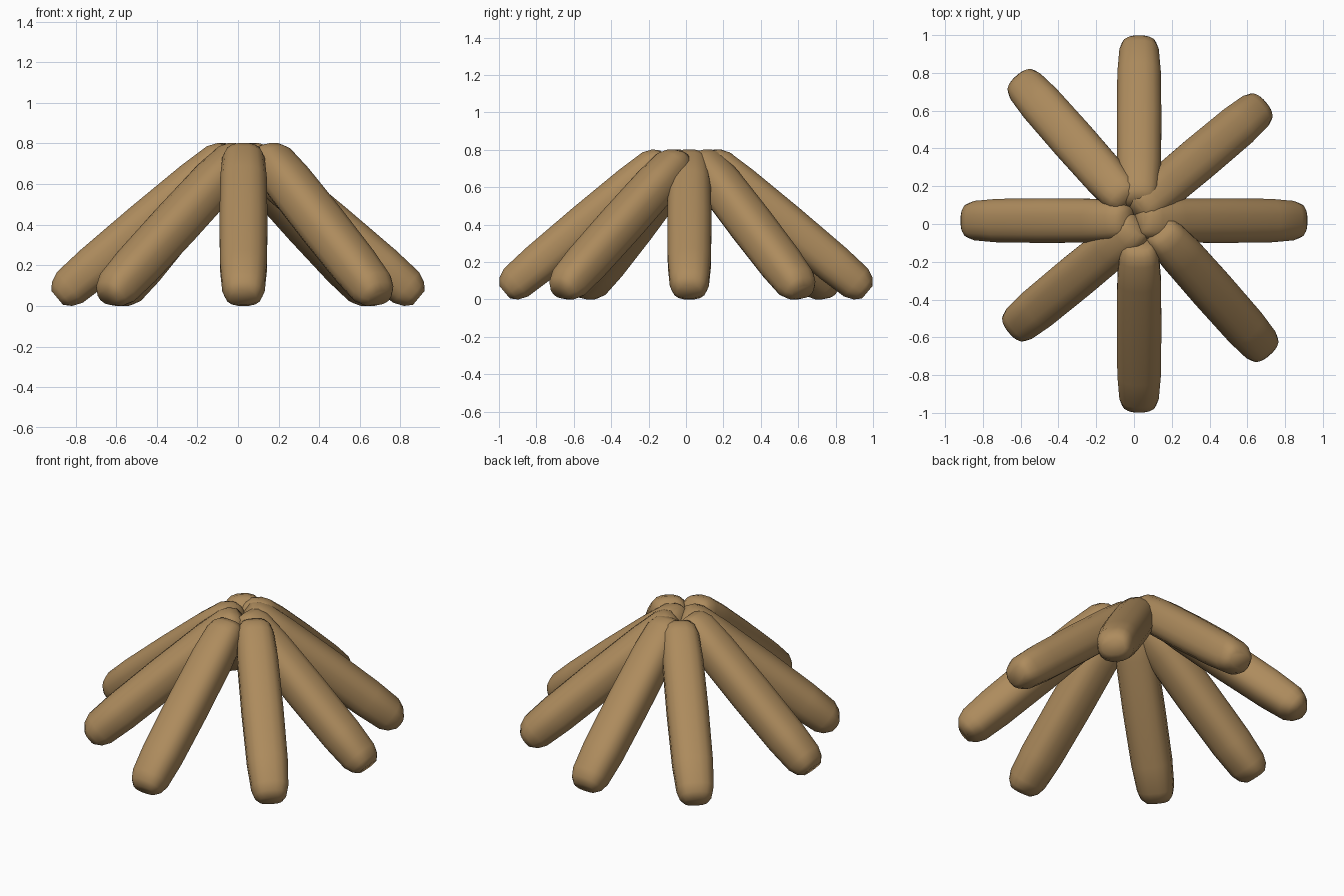
import bpy, bmesh, math
from mathutils import Vector

if "Cube" in bpy.data.objects:
    bpy.data.objects.remove(bpy.data.objects["Cube"])

wood = bpy.data.materials.new("tan wood")
wood.diffuse_color = (0.42, 0.26, 0.11, 1)
wood.use_nodes = True
wood.node_tree.nodes["Principled BSDF"].inputs["Base Color"].default_value = wood.diffuse_color

SLOPE = math.radians(40)
LENGTH = 1.125
SIDES = 16
# distance from the log end, half width, half thickness
END = [(0, 0.068, 0.045), (0.03, 0.092, 0.078), (0.08, 0.106, 0.1), (0.24, 0.117, 0.109)]
RINGS = END + [(LENGTH / 2, 0.12, 0.112)] + [(LENGTH - a, w, t) for a, w, t in reversed(END)]


def squarish(c):
    return math.copysign(abs(c) ** 0.8, c)


def log(name, tip_x, tip_y, heading):
    """Leaning log: outer tip in plan, heading in degrees pointing outward."""
    h = math.radians(heading)
    out = Vector((math.cos(h), math.sin(h), 0))
    side = Vector((-math.sin(h), math.cos(h), 0))
    axis = -out * math.cos(SLOPE) + Vector((0, 0, math.sin(SLOPE)))
    normal = out * math.sin(SLOPE) + Vector((0, 0, math.cos(SLOPE)))
    start = Vector((tip_x, tip_y, 0)) - out * 0.03
    bm = bmesh.new()
    loops = []
    for along, w, t in RINGS:
        loop = []
        for i in range(SIDES):
            a = math.tau * (i + 0.5) / SIDES
            p = start + axis * along + side * (w * squarish(math.cos(a))) \
                + normal * (t * squarish(math.sin(a)))
            loop.append(bm.verts.new(p))
        loops.append(loop)
    for a, b in zip(loops, loops[1:]):
        for i in range(SIDES):
            j = (i + 1) % SIDES
            bm.faces.new((a[i], a[j], b[j], b[i]))
    bm.faces.new(loops[0])
    bm.faces.new(loops[-1])
    bmesh.ops.recalc_face_normals(bm, faces=bm.faces)
    # stand the log on the ground
    low = min(v.co.z for v in bm.verts)
    bmesh.ops.translate(bm, verts=bm.verts, vec=(0, 0, -low))
    for f in bm.faces:
        f.smooth = True
    me = bpy.data.meshes.new(name)
    bm.to_mesh(me)
    bm.free()
    me.materials.append(wood)
    bpy.context.collection.objects.link(bpy.data.objects.new(name, me))


# eight logs leaning together in a ring
log("right_log", 0.92, 0.018, 0)
log("back_right_log", 0.70, 0.645, 40)
log("back_log", 0.027, 1.0, 90)
log("back_left_log", -0.625, 0.785, 131.5)
log("left_log", -0.92, 0.018, 180)
log("front_left_log", -0.665, -0.575, 219.5)
log("front_log", 0.027, -1.0, 270)
log("front_right_log", 0.72, -0.695, 311.5)
